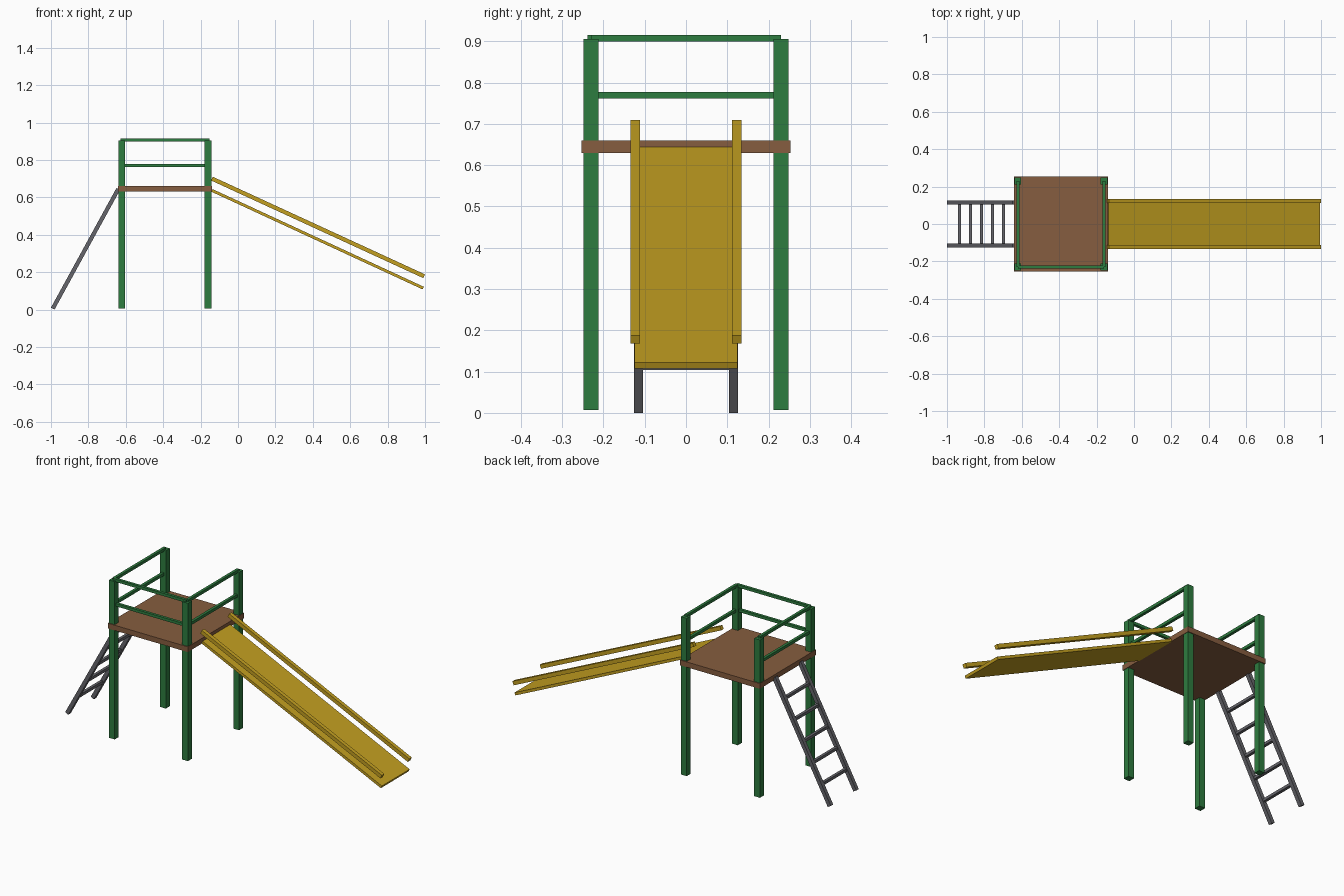
import bpy
from mathutils import Matrix, Vector

if "Cube" in bpy.data.objects:
    bpy.data.objects.remove(bpy.data.objects["Cube"])


def material(name, rgb):
    m = bpy.data.materials.new(name)
    m.diffuse_color = (*rgb, 1.0)
    m.use_nodes = True
    m.node_tree.nodes["Principled BSDF"].inputs["Base Color"].default_value = m.diffuse_color
    return m


GREEN = material("green paint", (0.027, 0.20, 0.05))
BROWN = material("brown wood", (0.24, 0.11, 0.05))
YELLOW = material("yellow plastic", (0.55, 0.35, 0.015))
GREY = material("grey metal", (0.13, 0.13, 0.145))


def beam(name, start, end, width, thick, mat):
    """Box from start to end; width is the sideways size, thick the other."""
    a, b = Vector(start), Vector(end)
    axis = (b - a).normalized()
    # beams in the XZ plane keep their width along y
    side = Vector((0, 1, 0)) if abs(axis.y) < 0.5 else Vector((1, 0, 0))
    up = axis.cross(side)
    frame = Matrix((axis, side, up)).transposed().to_4x4()
    bpy.ops.mesh.primitive_cube_add(size=1)
    ob = bpy.context.object
    ob.name = name
    size = Matrix.Diagonal(((b - a).length, width, thick, 1))
    ob.data.transform(frame @ size)
    ob.location = (a + b) / 2
    ob.data.materials.append(mat)
    return ob


XL, XR, Y = -0.621, -0.160, 0.23   # post centre lines

# Platform deck
beam("platform", (-0.642, 0, 0.645), (-0.139, 0, 0.645), 0.506, 0.03, BROWN)

# Corner posts
for x in (XL, XR):
    for y in (-Y, Y):
        beam("post", (x, y, 0.007), (x, y, 0.905), 0.036, 0.036, GREEN)

# Guard rails on the left, right and front; the back stays open
for z in (0.7695, 0.9075):
    for x in (XL, XR):
        beam("side_rail", (x, -Y, z), (x, Y, z), 0.016, 0.016, GREEN)
    beam("front_rail", (XL, -Y, z), (XR, -Y, z), 0.016, 0.016, GREEN)

# Slide bed and its two hand rails
beam("slide_bed", (-0.139, 0, 0.637), (0.990, 0, 0.115), 0.25, 0.0155, YELLOW)
for y in (-0.123, 0.123):
    beam("slide_rail", (-0.139, y, 0.700), (0.9954, y, 0.178), 0.022, 0.022, YELLOW)

# Ladder stringers and rungs
foot, head = Vector((-0.9904, 0, 0.0053)), Vector((-0.64, 0, 0.645))
for y in (-0.115, 0.115):
    off = Vector((0, y, 0))
    beam("ladder_side", foot + off, head + off, 0.022, 0.022, GREY)
for i in range(1, 6):
    p = foot.lerp(head, i / 6)
    beam("ladder_rung", (p.x, -0.115, p.z), (p.x, 0.115, p.z), 0.016, 0.016, GREY)
